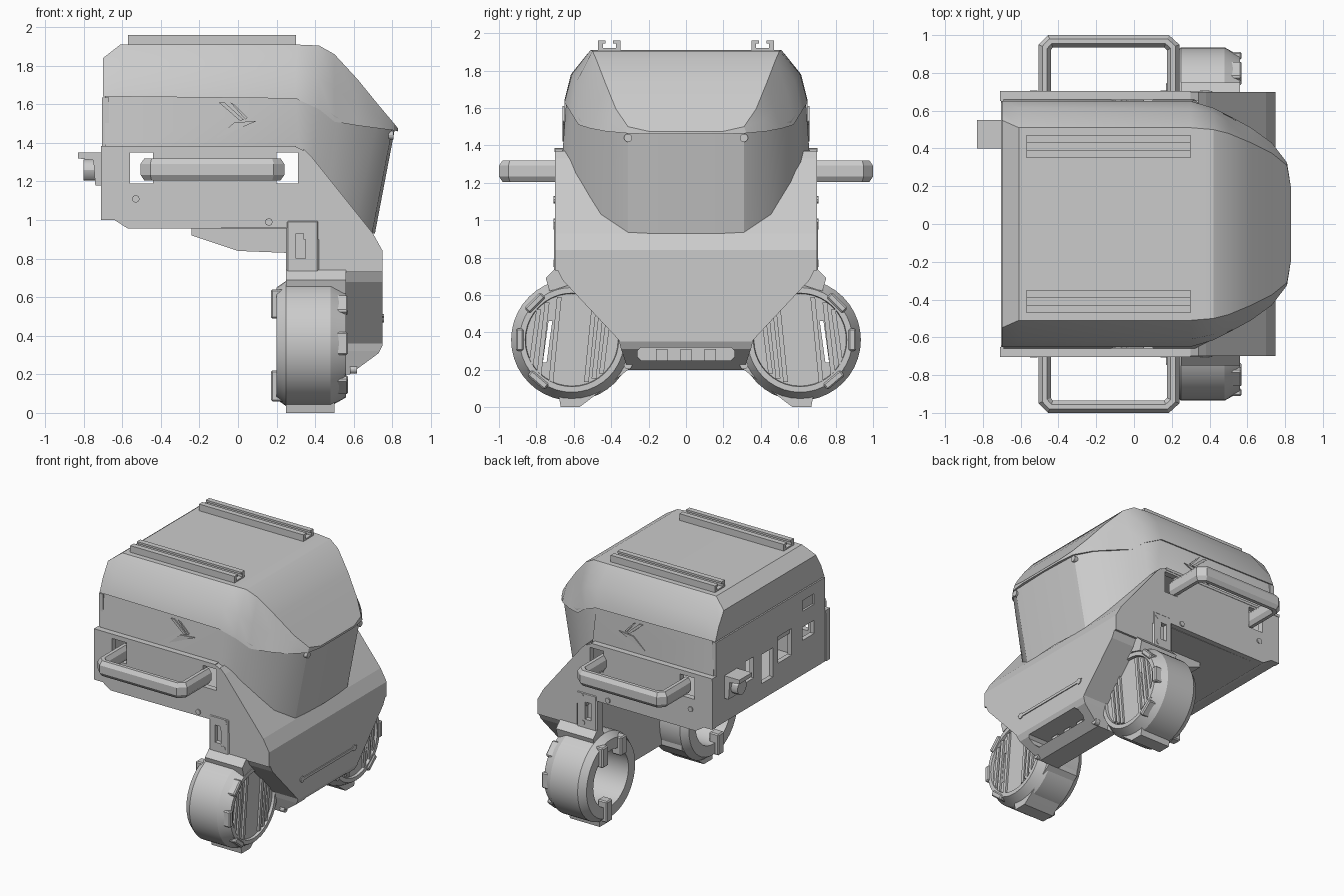
import bpy, bmesh, math
from mathutils import Matrix, Vector

cube = bpy.data.objects.get("Cube")
if cube:
    bpy.data.objects.remove(cube)

GREY = (0.6, 0.6, 0.6, 1)
mat = bpy.data.materials.new("plain grey")
mat.use_nodes = True
mat.diffuse_color = GREY
mat.node_tree.nodes["Principled BSDF"].inputs["Base Color"].default_value = GREY


def finish(name, bm, smooth=0, bevel=0):
    if bevel:
        bmesh.ops.bevel(bm, geom=bm.edges[:], offset=bevel, segments=1, affect='EDGES')
    bmesh.ops.recalc_face_normals(bm, faces=bm.faces[:])
    me = bpy.data.meshes.new(name)
    bm.to_mesh(me)
    bm.free()
    me.materials.append(mat)
    ob = bpy.data.objects.new(name, me)
    bpy.context.collection.objects.link(ob)
    if smooth:
        bpy.ops.object.select_all(action='DESELECT')
        ob.select_set(True)
        bpy.context.view_layer.objects.active = ob
        bpy.ops.object.shade_smooth_by_angle(angle=math.radians(smooth))
    return ob


def loft(rings, caps=True):
    bm = bmesh.new()
    rows = [[bm.verts.new(p) for p in r] for r in rings]
    n = len(rows[0])
    for a, b in zip(rows, rows[1:]):
        for i in range(n):
            j = (i + 1) % n
            bm.faces.new((a[i], a[j], b[j], b[i]))
    if caps:
        bm.faces.new(rows[0])
        bm.faces.new(rows[-1])
    return bm


def prism(name, pts, axis, lo, hi, bevel=0, smooth=0):
    place = {'x': lambda p, d: (d, p[0], p[1]), 'y': lambda p, d: (p[0], d, p[1]),
             'z': lambda p, d: (p[0], p[1], d)}[axis]
    return finish(name, loft([[place(p, d) for p in pts] for d in (lo, hi)]), smooth, bevel)


def box(name, x, y, z, bevel=0):
    return prism(name, [(x[0], y[0]), (x[1], y[0]), (x[1], y[1]), (x[0], y[1])], 'z', *z, bevel=bevel)


def circle(cy, cz, r, n=40):
    return [(cy + r * math.cos(2 * math.pi * i / n), cz + r * math.sin(2 * math.pi * i / n)) for i in range(n)]


def cut(ob, *cutters):
    for c in cutters:
        m = ob.modifiers.new("cut", 'BOOLEAN')
        m.operation, m.object, m.solver = 'DIFFERENCE', c, 'EXACT'
        bpy.context.view_layer.objects.active = ob
        bpy.ops.object.modifier_apply(modifier=m.name)
        bpy.data.objects.remove(c)


def span(s, a, b):
    return sorted((s * a, s * b))


def flip(s, pts):
    return [(s * y, z) for y, z in pts]


# Top lid, lofted along x: seam, flank and shoulder of each section
sections = [(-.70, .65, 1.64, .61, 1.74, .55, 1.84), (-.61, .65, 1.64, .615, 1.78, .51, 1.91),
            (.30, .65, 1.63, .61, 1.78, .51, 1.91), (.42, .615, 1.575, .585, 1.74, .50, 1.905),
            (.50, .575, 1.51, .54, 1.68, .48, 1.86), (.62, .51, 1.49, .47, 1.60, .43, 1.73),
            (.73, .43, 1.475, .41, 1.53, .375, 1.595), (.81, .325, 1.465, .32, 1.475, .31, 1.50),
            (.83, .20, 1.46, .20, 1.465, .20, 1.475)]
rings = []
for x, a, za, b, zb, c, zc in sections:
    half = [(x, a, za), (x, b, zb), (x, c, zc)]
    rings.append(half + [(x, -y, z) for _, y, z in reversed(half)])
finish("top_lid", loft(rings), 25)

# Upper body and visor, lofted downwards from the seam
top = [(-.69, .64, 1.645), (.30, .64, 1.64), (.42, .61, 1.59), (.52, .56, 1.53),
       (.72, .43, 1.49), (.80, .31, 1.47), (.812, 0, 1.465)]
low = [(-.69, .66, 1.36), (.32, .66, 1.36), (.36, .62, .95), (.45, .56, .95),
       (.60, .46, .95), (.695, .31, .93), (.71, 0, .93)]
rings = [h + [(x, -y, z) for x, y, z in reversed(h[:-1])] for h in (top, low)]
finish("upper_body_visor", loft(rings, caps=False), 30)

# Front shell with its lower corners cut back around the wheels
shell = prism("front_shell", [(.34, 1.37), (.38, 1.33), (.70, .93), (.75, .84), (.75, .35), (.73, .31),
                              (.58, .20), (.42, .20), (.42, .90), (.34, .90)], 'y', -.70, .70)
corner = [(.75, .73), (.685, .73), (.66, .68), (.36, .36), (.35, .32), (.31, .20), (.31, .1), (.75, .1)]
cut(shell, prism("slot_cutter", [(-.26, .27), (-.24, .25), (.24, .25), (.26, .27), (.26, .30),
                                 (.24, .32), (-.24, .32), (-.26, .30)], 'x', .52, .9),
    *[prism("corner_cutter", flip(s, corner), 'x', .1, .9) for s in (-1, 1)])
for y in (-.13, 0, .13):
    box("slot_bar", (.50, .60), (y - .03, y + .03), (.25, .31))
prism("front_lower_panel", [(-.30, .48), (.30, .48), (.34, .50), (-.34, .50)], 'x', .745, .757)

# Side plates with handle windows, handles, brackets and chevrons
for s in (-1, 1):
    plate = prism("side_plate", [(-.71, 1.0), (-.71, 1.38), (.30, 1.38), (.36, 1.35), (.41, 1.28),
                                 (.41, .96), (-.57, .955), (-.64, 1.0)], 'y', *span(s, .655, .70))
    cut(plate, *[box("window_cutter", x, span(s, .6, .8), (1.19, 1.35))
                 for x in ((-.56, -.44), (.20, .31))])
    box("side_plate_trim", (-.71, .30), span(s, .65, .703), (1.365, 1.385))
    # handle: an eight-sided bar mitred round its corners
    outer = [(-.505, .66), (-.505, .95), (-.455, 1.0), (.185, 1.0), (.24, .95), (.24, .66)]
    inner = [(-.44, .66), (-.44, .92), (-.43, .935), (.16, .935), (.175, .92), (.175, .66)]
    bar = [(0, .25), (.3, 0), (.7, 0), (1, .25), (1, .75), (.7, 1), (.3, 1), (0, .75)]
    finish("side_handle", loft([[(a[0] + (b[0] - a[0]) * u, s * (a[1] + (b[1] - a[1]) * u), 1.205 + .115 * v)
                                 for u, v in bar] for a, b in zip(outer, inner)]))
    for pts in ([(-.10, 1.61), (-.07, 1.61), (.03, 1.52), (.01, 1.515)],
                [(-.04, 1.61), (-.02, 1.60), (.05, 1.53), (.04, 1.52)],
                [(-.02, 1.505), (.10, 1.515), (-.12, 1.42)]):
        prism("chevron_stripe", pts, 'y', *span(s, .65, .659))
    mount = box("wheel_mount", (.25, .42), span(s, .62, .705), (.66, 1.0), bevel=.01)
    cut(mount, box("mount_cutter", (.30, .35), span(s, .67, .8), (.80, .93)))
    for x, z in ((.16, .99), (-.53, 1.11), (.38, .97), (.37, .77)):
        prism("side_bolt", [(x + dx, z + dz) for dx, dz in circle(0, 0, .02, 8)], 'y', *span(s, .69, .708))
    for x, z in ((.75, .49), (.61, .225), (.80, 1.44)):
        prism("front_screw", circle(s * .31, z, .022, 12), 'x', x - .03, x + .007)

# Back panel with windows, floor and belly
back = box("back_panel", (-.705, -.67), (-.65, .65), (1.0, 1.635))
holes = [((-.25, -.09), (1.2, 1.4)), ((-.03, .11), (1.12, 1.34)), ((.20, .30), (1.2, 1.36)),
         ((-.52, -.38), (1.48, 1.56)), ((-.52, -.38), (1.26, 1.36))]
cut(back, *[box("back_cutter", (-.8, -.6), y, z) for y, z in holes])
prism("floor_plate", [(-.70, 1.0), (-.64, 1.0), (-.57, .955), (.45, .955), (.45, .98),
                      (-.57, .98), (-.64, 1.03), (-.70, 1.03)], 'y', -.66, .66)
prism("belly", [(-.24, .96), (-.24, .92), (0, .84), (.25, .83), (.45, .80), (.45, .96)], 'y', -.42, .42)

# Rear connector
prism("connector_bracket", [(-.70, 1.18), (-.74, 1.18), (-.75, 1.31), (-.83, 1.32), (-.83, 1.35),
                            (-.70, 1.35)], 'y', .40, .55)
prism("connector_plug", circle(.475, 1.26, .055, 12), 'x', -.80, -.70, smooth=30)

# Roof rails with a T slot
for s in (-1, 1):
    y = s * .41
    prof = [(-.06, 1.90), (.06, 1.90), (.06, 1.96), (.02, 1.96), (.02, 1.945), (.035, 1.945),
            (.035, 1.92), (-.035, 1.92), (-.035, 1.945), (-.02, 1.945), (-.02, 1.96), (-.06, 1.96)]
    prism("roof_rail", [(y + a, z) for a, z in prof], 'x', -.57, .30)

# Wheel rings: hollow drum, front rim, slatted cover and fixings
CY, CZ = .61, .36
for s in (-1, 1):
    c = s * CY
    profile = [(.20, .21), (.20, .29), (.25, .325), (.48, .325), (.56, .28), (.56, .25), (.50, .24), (.48, .21)]
    prof_rings = [[(x, c + r * math.cos(t), CZ + r * math.sin(t)) for x, r in profile]
                  for t in [2 * math.pi * k / 40 for k in range(41)]]
    bm = loft(prof_rings, caps=False)
    bmesh.ops.remove_doubles(bm, verts=bm.verts[:], dist=.0001)
    finish("wheel_ring", bm, 25)
    cover = prism("wheel_cover", circle(c, CZ, .265), 'x', .50, .54)
    slit = [(.745, .24), (.765, .24), (.735, .46), (.715, .46)]
    cut(cover, prism("slit_cutter", flip(s, slit), 'x', .4, .6))
    for d in (.43, .47, .51, .70, .765, .81):
        h = math.sqrt(.27 ** 2 - (d - CY) ** 2) * .9
        pts = [(s * (d + k), CZ + v * h) for k, v in ((.01, -1), (.035, -1), (-.01, 1), (-.035, 1))]
        prism("wheel_slat", pts, 'x', .49, .555)
    # fixings around the drum
    foot = [(.31, .32), (.31, .20), (.53, .03), (.57, 0), (.67, 0), (.68, .06), (.52, .12), (.38, .32)]
    prism("wheel_foot", flip(s, foot), 'x', .25, .50)
    clamp = [(.60, .66), (.64, .72), (.70, .74), (.75, .69), (.73, .62)]
    prism("wheel_top_clamp", flip(s, clamp), 'x', .25, .56)
    for z0, z1, y0 in ((.06, .22, .63), (.49, .64, .68), (.50, .64, .46)):
        box("wheel_back_tab", (.17, .25), span(s, y0, y0 + .07), (z0, z1), bevel=.008)
    for ang in (-50, 0, 45):
        t = math.radians(ang)
        bm = bmesh.new()
        bmesh.ops.create_cube(bm, size=1, matrix=Matrix.Translation(
            Vector((.53, s * (CY + .28 * math.cos(t)), CZ + .28 * math.sin(t))))
            @ Matrix.Rotation(s * t, 4, 'X') @ Matrix.Diagonal((.08, .04, .12, 1)))
        finish("rim_clip", bm, bevel=.008)
